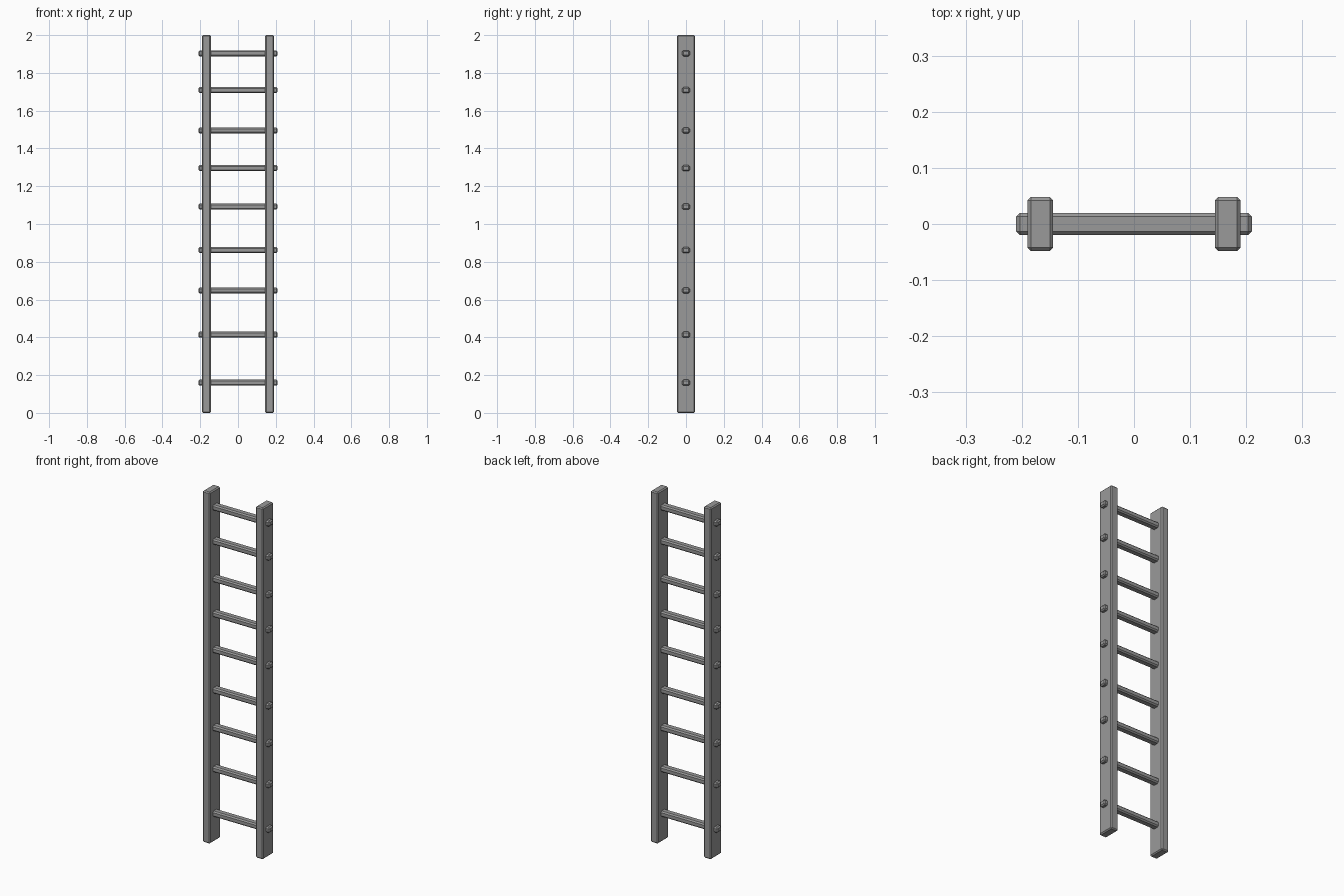
import bpy
import bmesh

cube = bpy.data.objects.get("Cube")
if cube:
    bpy.data.objects.remove(cube, do_unlink=True)

# Single grey colour
grey = bpy.data.materials.new("grey")
grey.use_nodes = True
colour = (0.32, 0.32, 0.32, 1)
grey.diffuse_color = colour
grey.node_tree.nodes["Principled BSDF"].inputs["Base Color"].default_value = colour


def chamfered_box(name, centre, size, chamfer):
    """Flat-shaded box with every edge cut by one chamfer."""
    bm = bmesh.new()
    bmesh.ops.create_cube(bm, size=1)
    bmesh.ops.scale(bm, vec=size, verts=bm.verts)
    bmesh.ops.bevel(bm, geom=bm.edges[:], offset=chamfer, segments=1,
                    affect='EDGES', clamp_overlap=True)
    mesh = bpy.data.meshes.new(name)
    bm.to_mesh(mesh)
    bm.free()
    mesh.materials.append(grey)
    obj = bpy.data.objects.new(name, mesh)
    obj.location = centre
    bpy.context.collection.objects.link(obj)
    return obj


# Two upright rails
for side, sign in (("left", 1), ("right", -1)):
    chamfered_box(side + "_rail", (sign * 0.167, 0, 1), (0.046, 0.096, 2), 0.006)

# Unevenly spaced rungs that poke out through the rails
rung_heights = (0.16, 0.414, 0.648, 0.862, 1.092, 1.296, 1.495, 1.709, 1.903)
for i, z in enumerate(rung_heights, 1):
    chamfered_box(f"rung_{i}", (0, 0, z), (0.42, 0.04, 0.032), 0.007)
